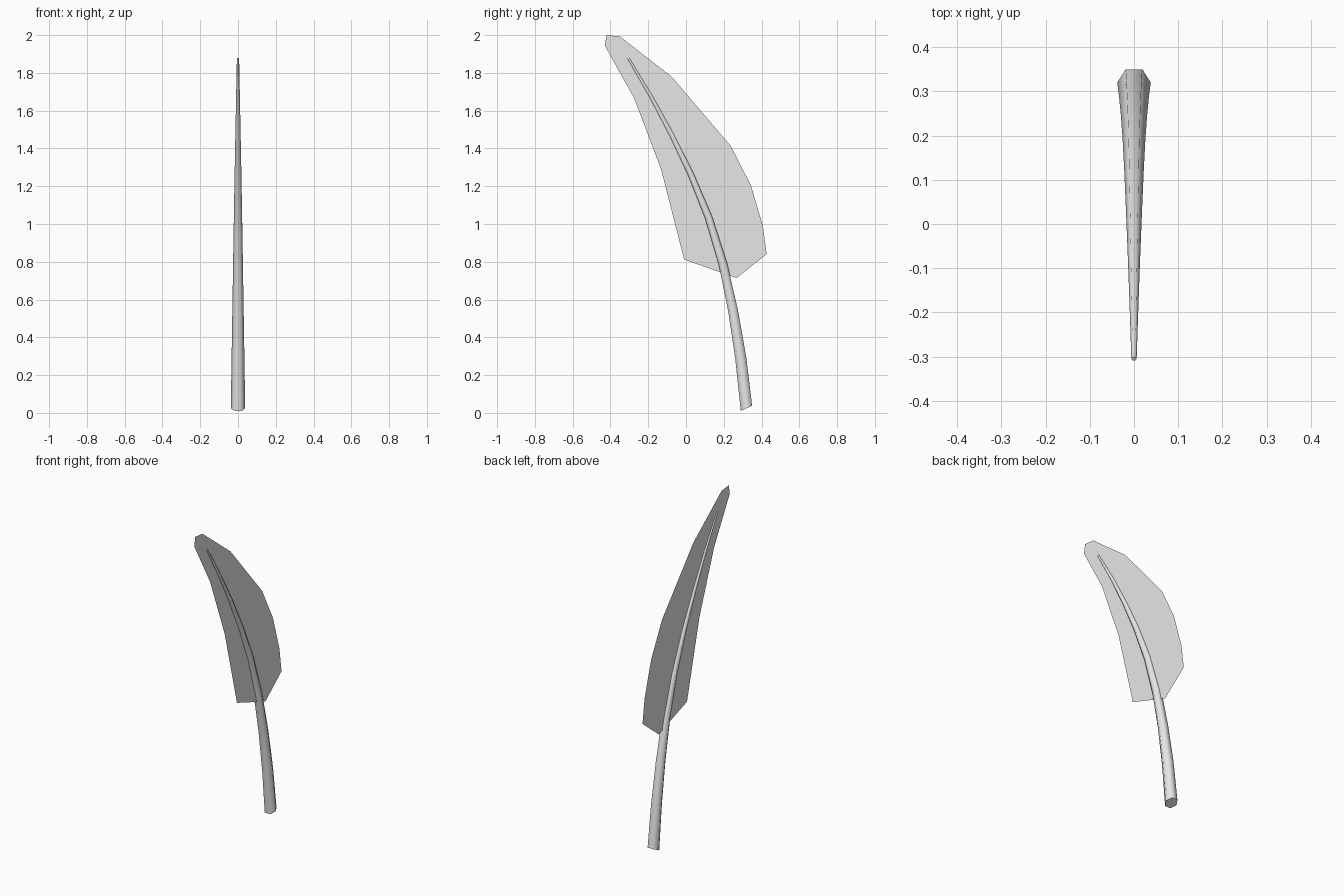
import bpy, bmesh
from math import cos, sin, pi, radians
from mathutils import Vector

old = bpy.data.objects.get("Cube")
if old:
    bpy.data.objects.remove(old, do_unlink=True)

# One plain grey for the whole feather
grey = bpy.data.materials.new("feather grey")
grey.use_nodes = True
colour = (0.8, 0.8, 0.8, 1)
grey.diffuse_color = colour
grey.node_tree.nodes["Principled BSDF"].inputs["Base Color"].default_value = colour


def make_object(name, bm):
    mesh = bpy.data.meshes.new(name)
    bm.to_mesh(mesh)
    bm.free()
    mesh.materials.append(grey)
    obj = bpy.data.objects.new(name, mesh)
    bpy.context.collection.objects.link(obj)
    return obj


# Vane: one thin flat sheet, outline in (y, z)
outline = [(-.43, 1.945), (-.42, 2), (-.35, 1.993), (-.074, 1.778),
           (.237, 1.413), (.343, 1.206), (.407, .99), (.427, .841),
           (.268, .714), (-.01, .812), (-.132, 1.29), (-.275, 1.667)]
bm = bmesh.new()
face = bm.faces.new([bm.verts.new((0, y, z)) for y, z in outline])
face.normal_update()
if face.normal.x < 0:
    face.normal_flip()
make_object("vane", bm)

# Quill: tapered six-sided tube swept along a curved spine
spine = [Vector((0, y, z)) for y, z in [
    (.32, .024), (.29, .29), (.249, .542), (.196, .787), (.119, 1.037),
    (.026, 1.262), (-.075, 1.47), (-.185, 1.675), (-.305, 1.877)]]
SIDES = 6
side = Vector((1, 0, 0))
bm = bmesh.new()
rings = []
last = len(spine) - 1
for i, p in enumerate(spine):
    along = (spine[min(i + 1, last)] - spine[max(i - 1, 0)]).normalized()
    if i == 0:
        along = Vector((0, -.45, 1)).normalized()   # slanted cut at the nib
    across = along.cross(side)
    r = .038 - .004 * i
    rings.append([bm.verts.new(p + r * (cos(a) * side + sin(a) * across))
                  for a in [2 * pi * k / SIDES for k in range(SIDES)]])
for a, b in zip(rings, rings[1:]):
    for k in range(SIDES):
        n = (k + 1) % SIDES
        bm.faces.new((a[k], a[n], b[n], b[k]))
bm.faces.new(rings[0])
bm.faces.new(rings[-1])
bmesh.ops.recalc_face_normals(bm, faces=bm.faces)
quill = make_object("quill", bm)

bpy.ops.object.select_all(action='DESELECT')
quill.select_set(True)
bpy.context.view_layer.objects.active = quill
bpy.ops.object.shade_smooth_by_angle(angle=radians(65))
